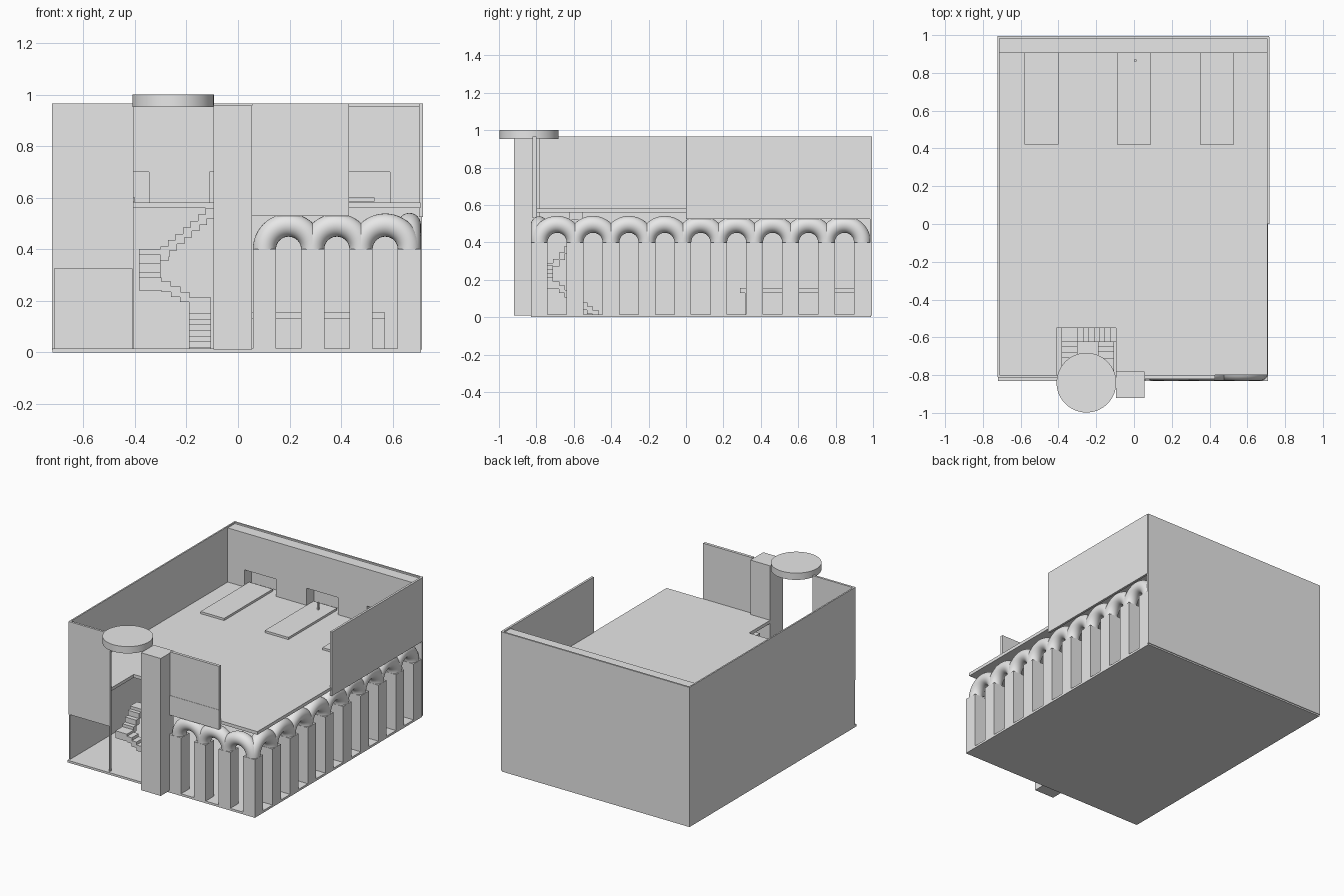
import bpy, bmesh, math
from mathutils import Matrix, Vector

cube = bpy.data.objects.get("Cube")
if cube:
    bpy.data.objects.remove(cube, do_unlink=True)

grey = bpy.data.materials.new("light_grey")
grey.use_nodes = True
grey.diffuse_color = (0.8, 0.8, 0.8, 1)
grey.node_tree.nodes["Principled BSDF"].inputs["Base Color"].default_value = (0.8, 0.8, 0.8, 1)


def finish(name, bm):
    mesh = bpy.data.meshes.new(name)
    bmesh.ops.recalc_face_normals(bm, faces=bm.faces)
    bm.to_mesh(mesh)
    bm.free()
    ob = bpy.data.objects.new(name, mesh)
    bpy.context.scene.collection.objects.link(ob)
    mesh.materials.append(grey)
    return ob


def add_box(bm, x0, x1, y0, y1, z0, z1):
    m = Matrix.Translation(((x0 + x1) / 2, (y0 + y1) / 2, (z0 + z1) / 2))
    bmesh.ops.create_cube(bm, size=1, matrix=m @ Matrix.Diagonal((x1 - x0, y1 - y0, z1 - z0, 1)))


def boxes(name, *items):
    bm = bmesh.new()
    for b in items:
        add_box(bm, *b)
    return finish(name, bm)


# Shell: ground slab and outer walls
boxes("ground_slab", (-0.72, 0.71, -0.83, 0.99, 0, 0.015))
boxes("left_wall", (-0.722, -0.712, -0.81, 0.99, 0.01, 0.965))
boxes("back_wall", (-0.722, 0.715, 0.983, 0.995, 0.01, 0.965))
boxes("right_upper_wall", (0.703, 0.718, 0, 0.99, 0.525, 0.965))

# Upper floor, notched for the stairwell
boxes("upper_floor",
      (-0.715, -0.41, -0.80, 0.985, 0.56, 0.582),
      (-0.41, -0.095, -0.55, 0.985, 0.56, 0.582),
      (-0.095, 0.708, -0.80, 0.985, 0.56, 0.582))

# Thick inner back wall with three niches, each with a long table
niches = [(-0.585, -0.345), (-0.11, 0.13), (0.35, 0.59)]
bm = bmesh.new()
add_box(bm, -0.715, 0.705, 0.905, 0.984, 0.70, 0.955)
edges = [-0.715] + [v for n in niches for v in n] + [0.705]
for a, b in zip(edges[::2], edges[1::2]):
    add_box(bm, a, b, 0.905, 0.984, 0.58, 0.70)
finish("niche_wall", bm)
boxes("upper_tables", *[(x, x + 0.18, 0.42, 0.95, 0.585, 0.6) for x in (-0.58, -0.09, 0.35)])
boxes("table_post", (0.0, 0.012, 0.86, 0.872, 0.6, 0.65))
boxes("lower_counter", (-0.05, 0.57, 0.29, 0.93, 0.13, 0.155),
      (-0.05, 0.57, 0.315, 0.33, 0.015, 0.13))

# Front panels, post, pillar and disc
boxes("front_left_panel", (-0.72, -0.405, -0.815, -0.80, 0.325, 0.965))
boxes("front_left_post", (-0.412, -0.405, -0.815, -0.80, 0.015, 0.325))
boxes("front_right_panel", (0.055, 0.43, -0.82, -0.80, 0.665, 0.965),
      (0.055, 0.43, -0.822, -0.80, 0.53, 0.665))
boxes("pillar", (-0.095, 0.055, -0.92, -0.78, 0.01, 0.957))
bm = bmesh.new()
bmesh.ops.create_cone(bm, cap_ends=True, segments=64, radius1=0.158, radius2=0.158,
                      depth=0.047, matrix=Matrix.Translation((-0.252, -0.84, 0.9765)))
disc = finish("roof_disc", bm)

# Arcades: square columns joined by half-ring arches
half, spring = 0.045, 0.4
corner = Vector((0.665, -0.785, 0))


def arcade(name, direction, pitch, count, first_column):
    cols, arches = bmesh.new(), bmesh.new()
    for i in range(count + 1):
        p = corner + direction * pitch * i
        if i >= first_column:
            add_box(cols, p.x - half, p.x + half, p.y - half, p.y + half, 0.012, spring)
        if i == count:
            break
        mid = p + direction * pitch / 2 + Vector((0, 0, spring))
        axis = direction.cross(Vector((0, 0, 1)))
        ring = bmesh.ops.create_circle(arches, segments=24, radius=half)["verts"]
        for v in ring:
            v.co = mid + direction * (pitch / 2 + v.co.x) + axis * v.co.y
        edges = list({e for v in ring for e in v.link_edges})
        bmesh.ops.spin(arches, geom=ring + edges, cent=mid, axis=axis, angle=math.pi,
                       steps=24, use_duplicate=False)
    # Spin may sweep below the springing line, so mirror such rings upwards
    for v in arches.verts:
        v.co.z = spring + abs(v.co.z - spring)
    finish(name + "_columns", cols)
    return finish(name + "_arches", arches)


rounded = [disc,
           arcade("front", Vector((-1, 0, 0)), 0.1875, 3, 0),
           arcade("side", Vector((0, 1, 0)), 0.192, 9, 1)]

# Staircase: four flights turning around the well
bm = bmesh.new()


def flight(x, y, size_x, size_y, step_x, step_y, z0, z1, n):
    for i in range(n):
        top = z0 + (z1 - z0) * i / (n - 1)
        a, b = x + step_x * i, y + step_y * i
        add_box(bm, a, a + size_x, b, b + size_y, max(top - 0.04, 0.01), top)


flight(-0.19, -0.50, 0.085, 0.034, 0, -0.03, 0.035, 0.19, 8)
flight(-0.19, -0.785, 0.085, 0.075, 0, 0, 0.19, 0.212, 2)
flight(-0.225, -0.785, 0.037, 0.075, -0.036, 0, 0.235, 0.275, 3)
flight(-0.385, -0.785, 0.088, 0.075, 0, 0, 0.28, 0.29, 2)
flight(-0.385, -0.71, 0.085, 0.034, 0, 0.03, 0.31, 0.38, 3)
flight(-0.385, -0.625, 0.115, 0.075, 0, 0, 0.395, 0.40, 2)
flight(-0.30, -0.625, 0.034, 0.075, 0.029, 0, 0.41, 0.56, 7)
finish("staircase", bm)

# Smooth the round parts only
bpy.ops.object.select_all(action="DESELECT")
for ob in rounded:
    ob.select_set(True)
    bpy.context.view_layer.objects.active = ob
bpy.ops.object.shade_smooth_by_angle(angle=math.radians(40))
